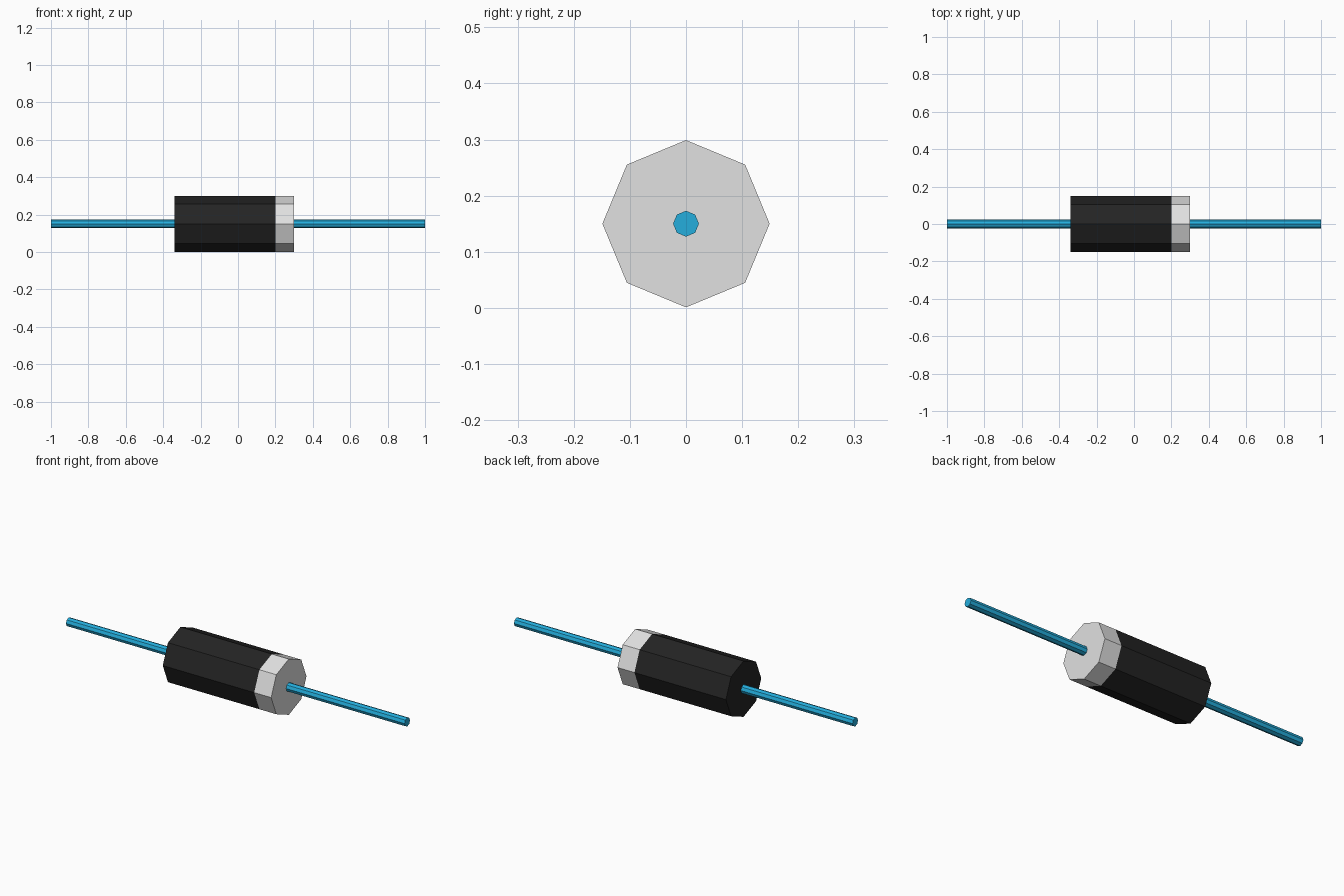
import bpy, math
from mathutils import Matrix

if "Cube" in bpy.data.objects:
    bpy.data.objects.remove(bpy.data.objects["Cube"])

CENTRE_Z = 0.15


def material(name, rgb):
    m = bpy.data.materials.new(name)
    m.diffuse_color = (*rgb, 1)
    m.use_nodes = True
    m.node_tree.nodes["Principled BSDF"].inputs["Base Color"].default_value = m.diffuse_color
    return m


black = material("black plastic", (0.017, 0.017, 0.017))
white = material("pale grey band", (0.75, 0.75, 0.75))
blue = material("blue wire", (0.018, 0.42, 0.72))


def rod(name, x0, x1, radius, mat):
    """Eight-sided flat-shaded rod along x with a corner pointing up."""
    bpy.ops.mesh.primitive_cylinder_add(vertices=8, radius=radius, depth=x1 - x0)
    ob = bpy.context.object
    ob.data.transform(Matrix.Rotation(math.pi / 2, 4, 'Y'))
    ob.location = ((x0 + x1) / 2, 0, CENTRE_Z)
    ob.name = name
    ob.data.materials.append(mat)
    return ob


def remove_cap(ob, side):
    """Open the end that meets the neighbouring part."""
    import bmesh
    bm = bmesh.new()
    bm.from_mesh(ob.data)
    caps = [f for f in bm.faces if f.normal.x * side > 0.9]
    bmesh.ops.delete(bm, geom=caps, context='FACES_ONLY')
    bm.to_mesh(ob.data)
    bm.free()


# Main body and the polarity band at its right end
remove_cap(rod("body", -0.34, 0.20, 0.149, black), 1)
remove_cap(rod("polarity_band", 0.20, 0.30, 0.149, white), -1)

# Wire leads, one out of each end
remove_cap(rod("left_lead", -1.0, -0.34, 0.023, blue), 1)
remove_cap(rod("right_lead", 0.30, 1.0, 0.023, blue), -1)
